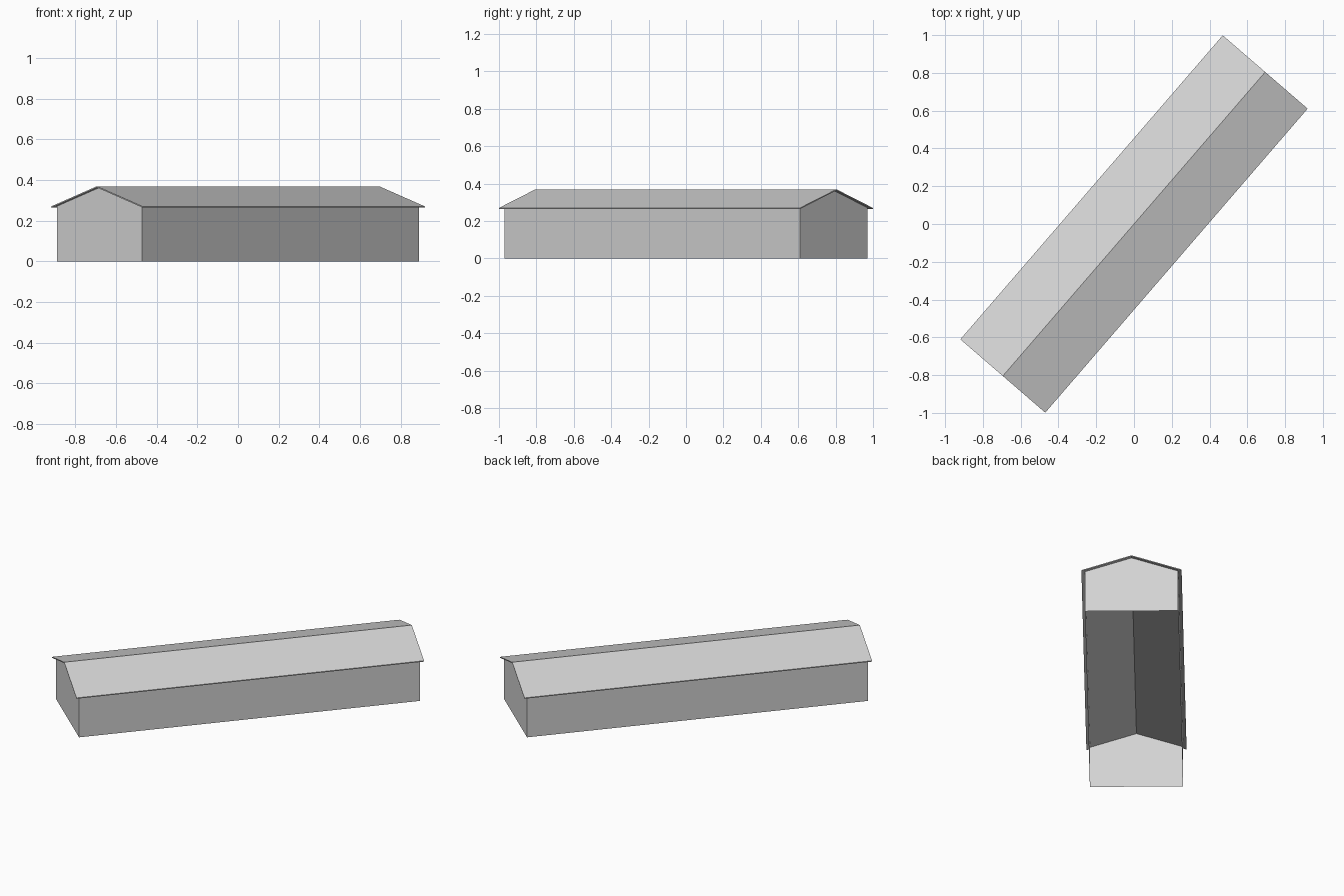
import bpy
import math

cube = bpy.data.objects.get("Cube")
if cube:
    bpy.data.objects.remove(cube, do_unlink=True)

ANGLE = math.radians(49.2)           # heading of the long axis
WALL_LEN, WALL_HALF = 1.042, 0.276   # half length, half width
ROOF_LEN, ROOF_HALF = 1.063, 0.297
EAVE, RIDGE, THICK = 0.264, 0.363, 0.006

grey = bpy.data.materials.new("light_grey")
grey.use_nodes = True
colour = (0.66, 0.66, 0.66, 1)
grey.diffuse_color = colour
grey.node_tree.nodes["Principled BSDF"].inputs["Base Color"].default_value = colour


def under_roof(y):
    """Height of the roof underside at a distance from the ridge."""
    return RIDGE - (RIDGE - EAVE) * abs(y) / ROOF_HALF


def extrude_profile(name, profile, half_len, skip=(), caps=True):
    """Sweep a cross-section along the long axis, leaving chosen sides open."""
    n = len(profile)
    verts = [(x, y, z) for x in (-half_len, half_len) for y, z in profile]
    faces = [(i, (i + 1) % n, (i + 1) % n + n, i + n)
             for i in range(n) if i not in skip]
    if caps:
        faces += [tuple(reversed(range(n))), tuple(range(n, 2 * n))]
    mesh = bpy.data.meshes.new(name)
    mesh.from_pydata(verts, [], faces)
    mesh.materials.append(grey)
    obj = bpy.data.objects.new(name, mesh)
    obj.rotation_euler.z = ANGLE
    bpy.context.collection.objects.link(obj)
    return obj


# Walls with gable ends: a thin shell, open below and under the roof
top = under_roof(WALL_HALF)
extrude_profile("walls", [(-WALL_HALF, 0), (WALL_HALF, 0), (WALL_HALF, top),
                          (0, RIDGE), (-WALL_HALF, top)],
                WALL_LEN, skip=(0, 2, 3))

# Pitched roof: a thin folded sheet overhanging on all sides
extrude_profile("roof", [(-ROOF_HALF, EAVE), (0, RIDGE), (ROOF_HALF, EAVE),
                         (ROOF_HALF, EAVE + THICK), (0, RIDGE + THICK),
                         (-ROOF_HALF, EAVE + THICK)], ROOF_LEN)
